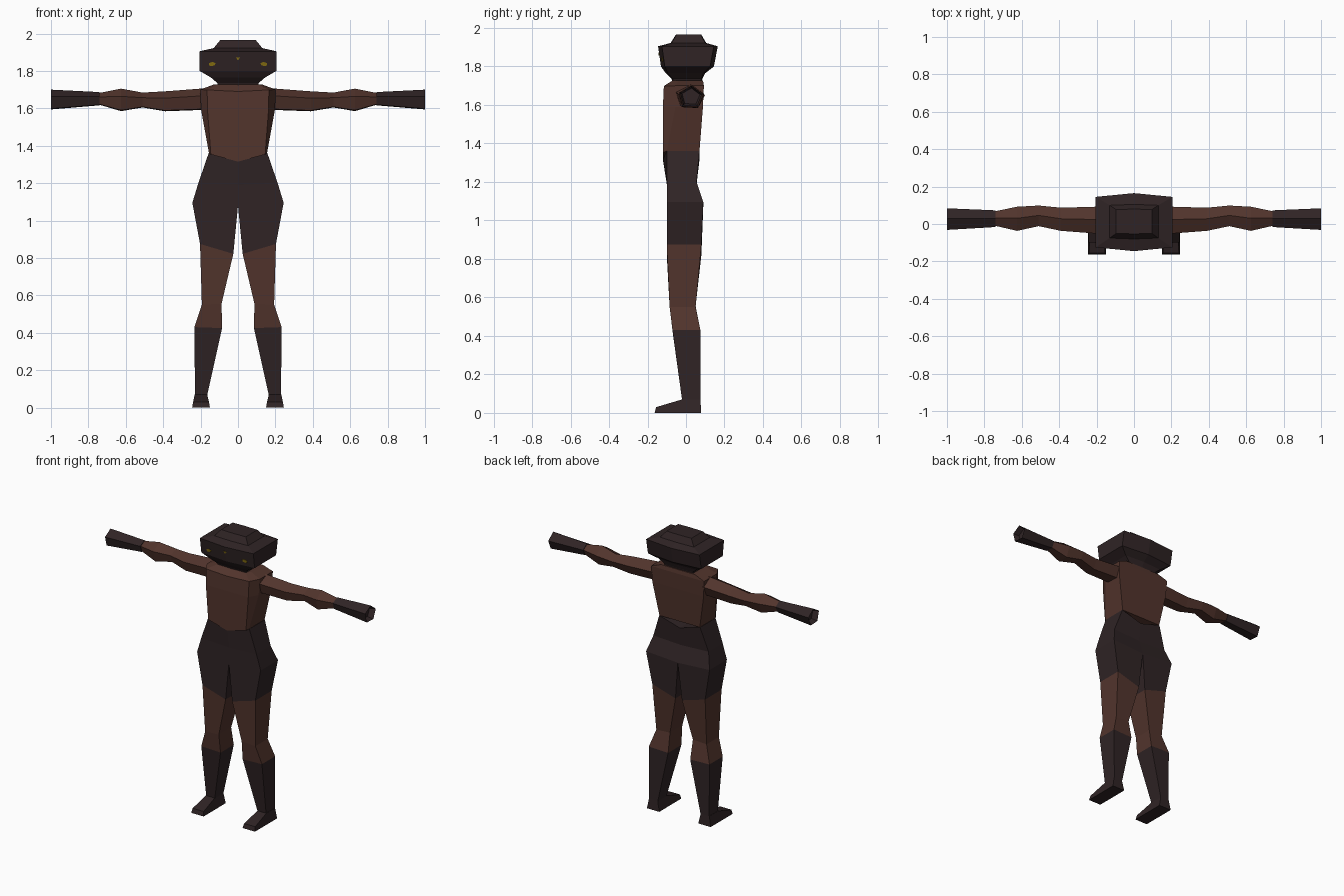
import bpy, bmesh, math

if "Cube" in bpy.data.objects:
    bpy.data.objects.remove(bpy.data.objects["Cube"])


def mat(name, rgb):
    m = bpy.data.materials.new(name)
    m.diffuse_color = (*rgb, 1)
    m.use_nodes = True
    m.node_tree.nodes["Principled BSDF"].inputs["Base Color"].default_value = m.diffuse_color
    return m


SKIN = mat("brown_skin", (0.084, 0.0345, 0.0255))
DARK = mat("dark_cloth", (0.029, 0.0175, 0.0185))
GOLD = mat("gold", (0.25, 0.165, 0.006))


def loft(name, rings, mats, seg=None, mirror=False, hollow_end=0):
    """Skin a list of equal-length point rings; seg gives a material per segment."""
    bm = bmesh.new()
    vs = [[bm.verts.new(p) for p in r] for r in rings]
    n = len(rings[0])
    for s in range(len(vs) - 1):
        for i in range(n):
            j = (i + 1) % n
            f = bm.faces.new((vs[s][i], vs[s][j], vs[s + 1][j], vs[s + 1][i]))
            f.material_index = seg[s] if seg else 0
    first, last = bm.faces.new(vs[0][::-1]), bm.faces.new(vs[-1])
    if seg:
        first.material_index, last.material_index = seg[0], seg[-1]
    bmesh.ops.recalc_face_normals(bm, faces=bm.faces[:])
    if hollow_end:
        bmesh.ops.inset_region(bm, faces=[last], thickness=0.012)
        for v in last.verts:
            v.co.x -= hollow_end
    if mirror:  # drop the hidden walls on the centre plane
        inner = [f for f in bm.faces if all(abs(v.co.x) < 1e-5 for v in f.verts)]
        bmesh.ops.delete(bm, geom=inner, context='FACES')
    me = bpy.data.meshes.new(name)
    bm.to_mesh(me)
    bm.free()
    for m in mats:
        me.materials.append(m)
    ob = bpy.data.objects.new(name, me)
    bpy.context.collection.objects.link(ob)
    if mirror:
        md = ob.modifiers.new("mirror", 'MIRROR')
        md.use_axis = (True, False, False)
    return ob


# head: six-sided rings with a slight ridge at front and back
def head_ring(z, w, yf, yb, r=0.02):
    return [(-w, yf, z), (0, yf - r, z), (w, yf, z), (w, yb, z), (0, yb + r, z), (-w, yb, z)]


loft("head", [head_ring(1.71, .11, -.06, .075, .005),
              head_ring(1.735, .11, -.07, .08, .005),
              head_ring(1.765, .145, -.095, .09, .01),
              head_ring(1.80, .205, -.11, .125),
              head_ring(1.905, .205, -.125, .145),
              head_ring(1.922, .13, -.075, .10, .005),
              head_ring(1.965, .095, -.05, .077, .003)], [DARK])


# eyes and forehead mark: thin plates lying on the face
def face_y(x, z):
    return -.13 + .02 * abs(x) / .205 - .015 * (z - 1.8) / .105


def plate(name, pts, mirror):
    loft(name, [[(x, face_y(x, z) + d, z) for x, z in pts] for d in (.003, -.004)],
         [GOLD], mirror=mirror)


plate("eye", [(.118, 1.840), (.128, 1.828), (.152, 1.826), (.156, 1.842), (.135, 1.848)], True)
plate("forehead_mark", [(-.012, 1.872), (0, 1.857), (.012, 1.872)], False)


# torso: flat chest, bevelled flanks, flat back
def torso_ring(wf, ws, yf, ym, yb, zf, zs):
    return [(-wf, yf, zf + (zs - zf) * .85), (0, yf, zf), (wf, yf, zf + (zs - zf) * .85),
            (ws, ym, zs), (ws, yb, zs), (-ws, yb, zs), (-ws, ym, zs)]


loft("torso", [torso_ring(.145, .155, -.12, -.10, .07, 1.315, 1.36),
               torso_ring(.163, .197, -.12, -.055, .088, 1.59, 1.59),
               torso_ring(.165, .203, -.115, -.052, .093, 1.69, 1.70),
               torso_ring(.11, .13, -.07, -.04, .088, 1.727, 1.727)], [SKIN])


# hips and legs: one four-sided half, mirrored
def leg_ring(xi, xo, yfi, yfo, yb, zi, zo):
    return [(xi, yfi, zi), (xo, yfo, zo), (xo, yb, zo), (xi, yb, zi)]


loft("hips_and_leg", [leg_ring(0, .157, -.12, -.10, .07, 1.315, 1.36),
                      leg_ring(0, .212, -.10, -.10, .055, 1.19, 1.20),
                      leg_ring(0, .244, -.10, -.10, .09, 1.08, 1.095),
                      leg_ring(.025, .203, -.10, -.10, .08, .822, .875),
                      leg_ring(.088, .193, -.085, -.085, .05, .555, .55),
                      leg_ring(.085, .233, -.07, -.07, .075, .425, .43),
                      leg_ring(.165, .23, -.02, -.02, .075, .065, .065)],
     [DARK, SKIN], seg=[0, 0, 0, 1, 1, 0], mirror=True)

# foot: lofted from heel to toe
loft("foot", [[(.15, y, 0), (.245, y, 0), (xo, y2, z), (xi, y2, z)]
              for y, y2, z, xi, xo in ((.079, .075, .07, .165, .232),
                                       (-.02, -.02, .07, .165, .232),
                                       (-.163, -.155, .03, .155, .24))],
     [DARK], mirror=True)


# arms: pentagon rings along x, with a hollow dark cuff at the end
def arm_ring(x, y0, y1, z0, z1):
    cy, cz, ry, rz = (y0 + y1) / 2, (z0 + z1) / 2, (y1 - y0) / 1.81, (z1 - z0) / 1.9
    return [(x, cy + ry * math.cos(a), cz + rz * math.sin(a))
            for a in (2 * math.pi * (k + .2) / 5 for k in range(5))]


loft("arm", [arm_ring(.19, -.05, .088, 1.585, 1.703),
             arm_ring(.39, -.035, .083, 1.578, 1.688),
             arm_ring(.51, -.01, .095, 1.60, 1.682),
             arm_ring(.625, -.035, .088, 1.578, 1.702),
             arm_ring(.745, -.008, .065, 1.617, 1.68)], [SKIN], mirror=True)
loft("glove", [arm_ring(.74, -.015, .07, 1.612, 1.685),
               arm_ring(1.0, -.03, .08, 1.588, 1.697)],
     [DARK], mirror=True, hollow_end=.04)
